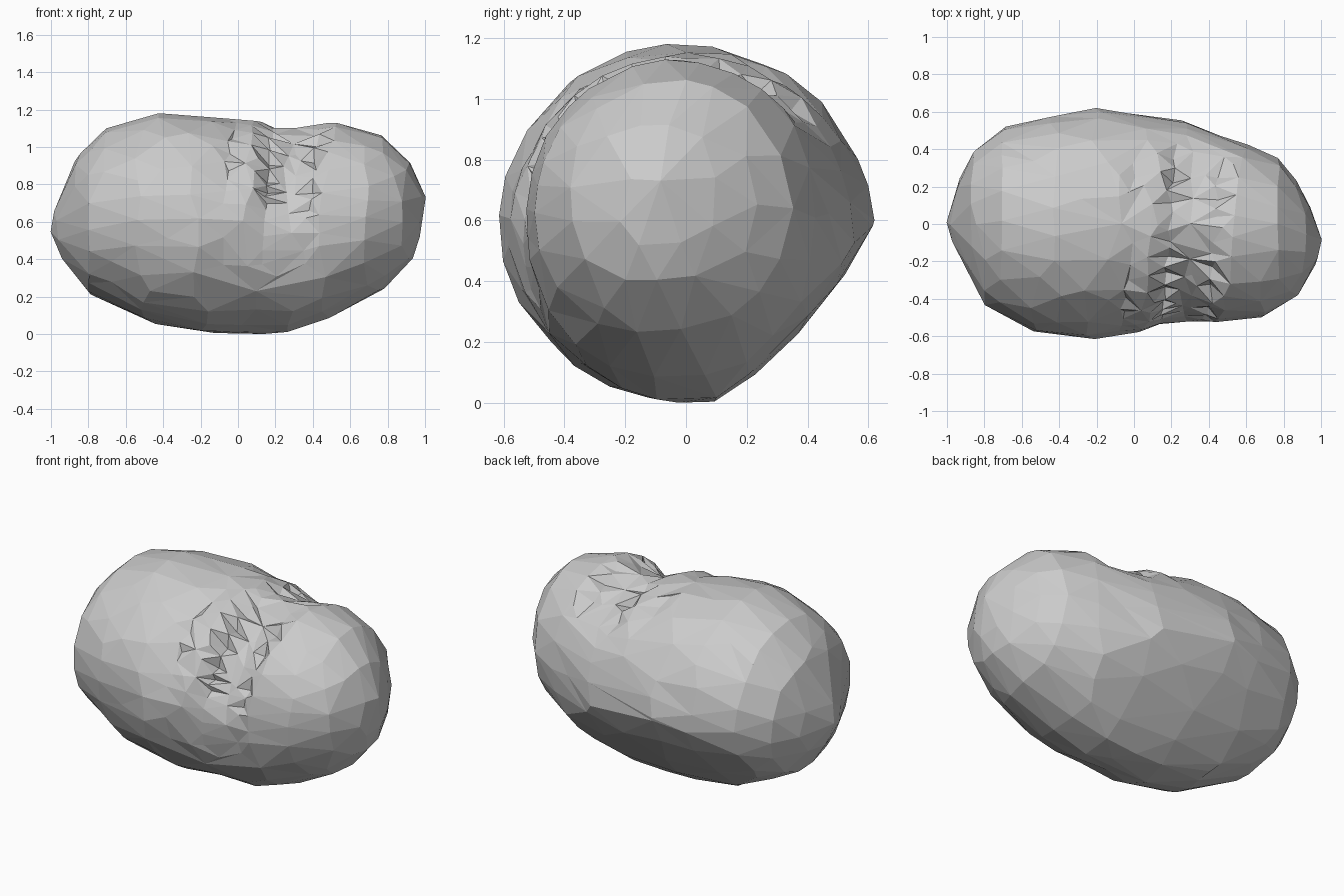
import bpy, bmesh, math

if "Cube" in bpy.data.objects:
    bpy.data.objects.remove(bpy.data.objects["Cube"])

# Outline extents along the x axis (x, value)
TOP = [(-1, .56), (-.97, .69), (-.87, .94), (-.71, 1.10), (-.42, 1.18), (-.12, 1.165), (.2, 1.13),
       (.45, 1.135), (.6, 1.115), (.77, 1.06), (.92, .92), (1, .74)]
BOTTOM = [(-1, .54), (-.93, .39), (-.8, .22), (-.47, .06), (-.15, 0), (.28, .01), (.48, .08),
          (.78, .24), (.93, .4), (.97, .5), (1, .7)]
BACK = [(-1, .02), (-.93, .25), (-.85, .4), (-.7, .51), (-.42, .58), (-.2, .615), (.05, .585),
        (.27, .55), (.45, .48), (.6, .43), (.77, .35), (.87, .23), (.94, .1), (1, -.06)]
FRONT = [(-1, 0), (-.97, -.1), (-.8, -.44), (-.54, -.57), (-.24, -.615), (0, -.575), (.3, -.54),
         (.42, -.535), (.68, -.5), (.88, -.38), (.98, -.2), (1, -.1)]

# Creases: x offset from the main valley, half width, depth
CREASES = [(0, .12, .09), (-.12, .03, .10), (.12, .03, .10), (-.33, .03, .03)]


def sample(profile, x):
    for (x0, v0), (x1, v1) in zip(profile, profile[1:]):
        if x <= x1:
            return v0 + (v1 - v0) * max(0, x - x0) / (x1 - x0)
    return profile[-1][1]


def shape(p):
    x = max(-1, min(1, p.x))
    t, b, k, f = (sample(c, x) for c in (TOP, BOTTOM, BACK, FRONT))
    r = math.hypot(p.y, p.z)
    v, w = (p.y / r, p.z / r) if r > 1e-4 else (0, 0)
    cy, cz = (k + f) / 2, (t + b) / 2
    y, z = v * (k - f) / 2, w * (t - b) / 2
    # valley over the top and front between the two lobes
    a = math.degrees(math.atan2(w, -v))
    fade = max(0, min(1, (a + 35) / 40, (150 - a) / 35))
    cut = max(d * math.exp(-((x - .26 - .0006 * a - o) / s) ** 2) for o, s, d in CREASES)
    scale = 1 - fade * cut / .58 * (.35 + .65 * abs(math.sin(math.radians(2 * a))))
    # gentle unevenness
    scale += .012 * math.sin(9 * x + 7 * y) * math.sin(10 * z - 5 * x + 1)
    y, z = cy + y * scale, cz + z * scale
    # flattened underside at the back
    over = .747 * y - .664 * z - .065
    if over > 0:
        y, z = y - .747 * over * .6, z + .664 * over * .6
    return x, y, z


# Boulder body
bm = bmesh.new()
bmesh.ops.create_icosphere(bm, subdivisions=5, radius=1)
for vert in bm.verts:
    vert.co = shape(vert.co)
low = min(vert.co.z for vert in bm.verts)
for vert in bm.verts:
    vert.co.z -= low
mesh = bpy.data.meshes.new("boulder")
bm.to_mesh(mesh)
bm.free()
boulder = bpy.data.objects.new("boulder", mesh)
bpy.context.collection.objects.link(boulder)

# Irregular low-poly facets
facets = boulder.modifiers.new("facets", 'DECIMATE')
facets.ratio = 560 / len(mesh.polygons)
